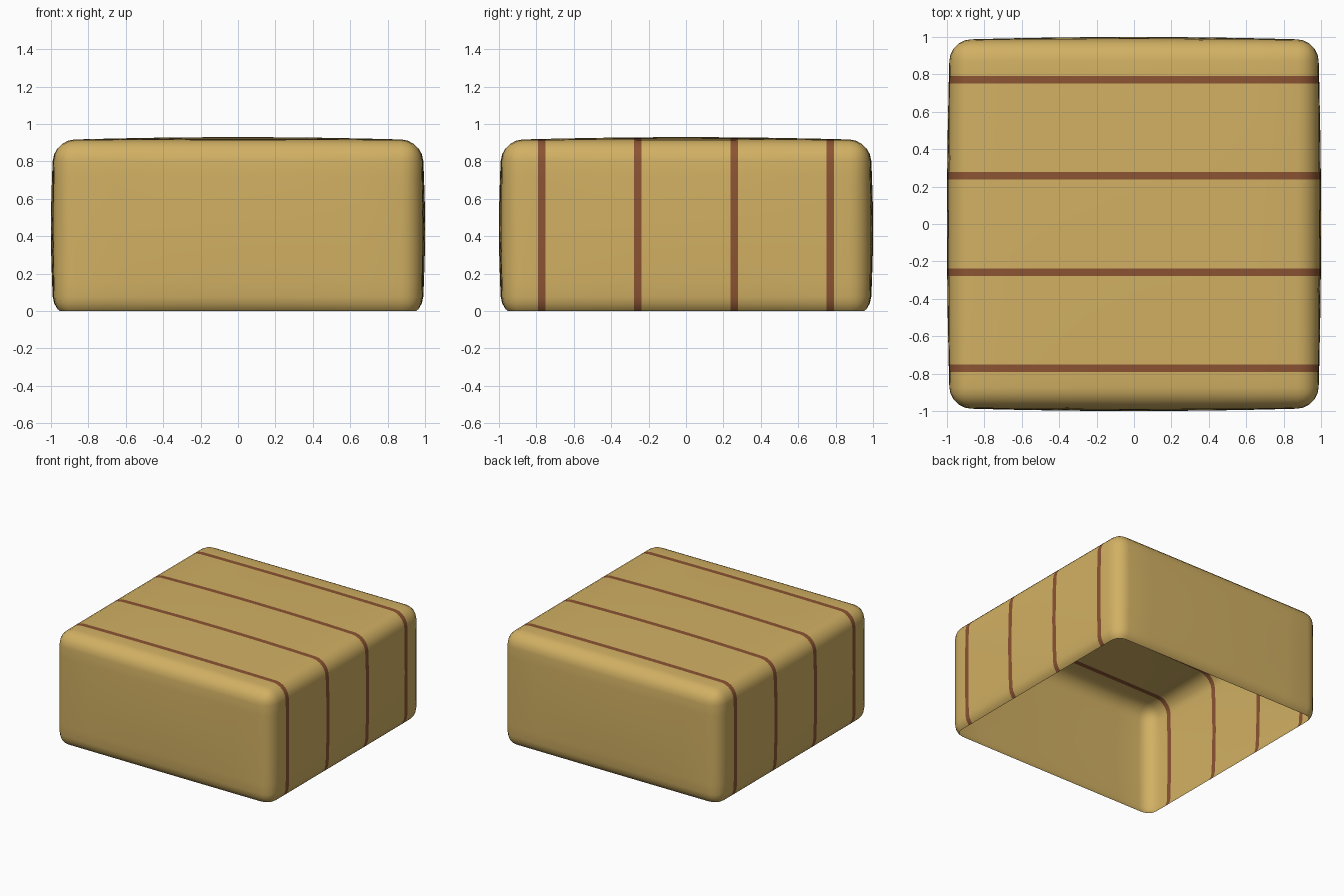
import bpy, bmesh

if "Cube" in bpy.data.objects:
    bpy.data.objects.remove(bpy.data.objects["Cube"])

H, HZ, CZ = 0.984, 0.474, 0.44      # half width, half height, centre height
ROUND, BULGE = 0.11, 0.016
STRIPES = (-0.77, -0.257, 0.257, 0.77)
HALF_W = 0.02


def material(name, color):
    m = bpy.data.materials.new(name)
    m.diffuse_color = (*color, 1)
    m.use_nodes = True
    m.node_tree.nodes["Principled BSDF"].inputs["Base Color"].default_value = m.diffuse_color
    return m


def cut(bm, co, no, clear=False):
    bmesh.ops.bisect_plane(bm, geom=bm.verts[:] + bm.edges[:] + bm.faces[:],
                           dist=1e-5, plane_co=co, plane_no=no, clear_inner=clear)


# Rounded box
bm = bmesh.new()
bmesh.ops.create_cube(bm, size=2)
for v in bm.verts:
    v.co.x *= H
    v.co.y *= H
    v.co.z = v.co.z * HZ + CZ
bmesh.ops.bevel(bm, geom=bm.edges[:], offset=ROUND, segments=5, profile=0.5,
                affect='EDGES')

# Grid cuts for the bulge, and stripe borders
for i in range(-3, 4):
    cut(bm, (i * 0.22, 0, 0), (1, 0, 0))
for y in (-0.5, 0, 0.5):
    cut(bm, (0, y, 0), (0, 1, 0))
for s in STRIPES:
    cut(bm, (0, s - HALF_W, 0), (0, 1, 0))
    cut(bm, (0, s + HALF_W, 0), (0, 1, 0))
for i in range(-2, 3):
    cut(bm, (0, 0, CZ + i * 0.14), (0, 0, 1))

# Open bottom: trim at the ground
cut(bm, (0, 0, 0), (0, 0, 1), clear=True)

# Stripe colour
for f in bm.faces:
    y = f.calc_center_median().y
    f.material_index = int(any(abs(y - s) < HALF_W for s in STRIPES))
    f.smooth = True

# Gentle pillow bulge of each side
for v in bm.verts:
    n = (v.co.x / H, v.co.y / H, (v.co.z - CZ) / HZ)
    keep = v.co.z < 1e-4
    for a in range(3):
        if a == 2 and keep:
            continue
        b, c = n[(a + 1) % 3], n[(a + 2) % 3]
        w = max(0, 1 - b * b) * max(0, 1 - c * c)
        v.co[a] += BULGE * n[a] ** 9 * w

bmesh.ops.recalc_face_normals(bm, faces=bm.faces[:])
# the shell is open below: make sure normals point outward
top = max(bm.faces, key=lambda f: f.calc_center_median().z)
if top.normal.z < 0:
    bmesh.ops.reverse_faces(bm, faces=bm.faces[:])

mesh = bpy.data.meshes.new("striped_shell")
bm.to_mesh(mesh)
bm.free()
mesh.materials.append(material("golden tan", (0.64, 0.435, 0.125)))
mesh.materials.append(material("brown stripe", (0.26, 0.088, 0.033)))
obj = bpy.data.objects.new("striped_shell", mesh)
bpy.context.collection.objects.link(obj)
